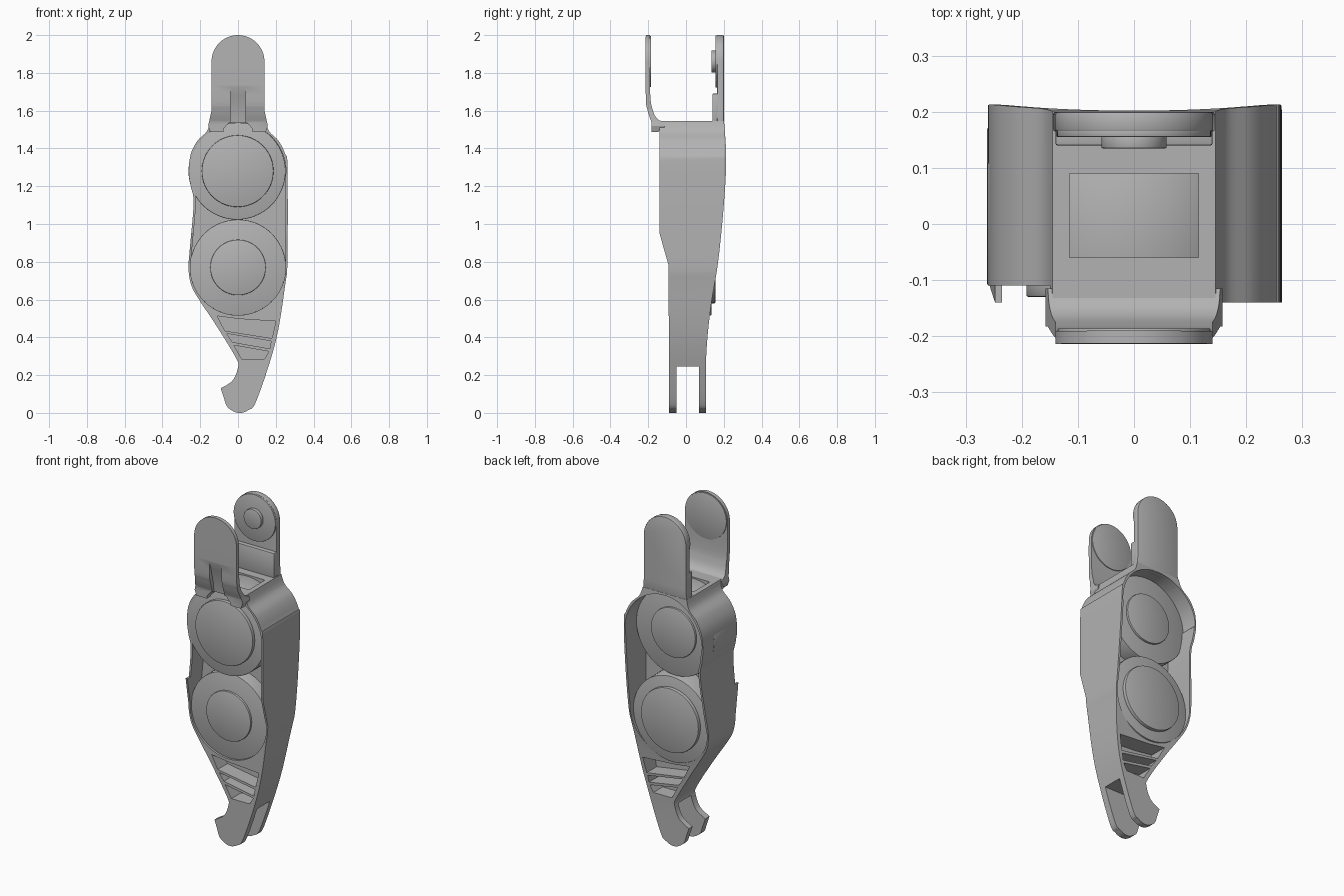
import bpy, bmesh, math
from mathutils import Vector

cube = bpy.data.objects.get("Cube")
if cube:
    bpy.data.objects.remove(cube, do_unlink=True)

grey = bpy.data.materials.new("mid_grey")
grey.use_nodes = True
grey.diffuse_color = (0.45, 0.45, 0.45, 1)
grey.node_tree.nodes["Principled BSDF"].inputs["Base Color"].default_value = grey.diffuse_color


def curve(points, steps=5):
    """Smooth open curve through the points."""
    p = [Vector(q) for q in [points[0], *points, points[-1]]]
    out = []
    for a, b, c, d in zip(p, p[1:], p[2:], p[3:]):
        for i in range(steps):
            t = i / steps
            out.append((2 * b + (c - a) * t + (2 * a - 5 * b + 4 * c - d) * t * t
                        + (3 * b - a - 3 * c + d) * t ** 3) / 2)
    return out + [p[-1]]


def arc(x, z, r, start, end, steps=32):
    angles = [math.radians(start + (end - start) * i / steps) for i in range(steps + 1)]
    return [(x + r * math.cos(a), z + r * math.sin(a)) for a in angles]


def prism(name, outline, lo, hi, axis="y"):
    """Extrude an outline of (x, z) along y, or of (y, z) along x."""
    bm = bmesh.new()
    place = (lambda p, d: (p[0], d, p[1])) if axis == "y" else (lambda p, d: (d, p[0], p[1]))
    face = bm.faces.new([bm.verts.new(place(p, lo)) for p in outline])
    moved = bmesh.ops.extrude_face_region(bm, geom=[face])["geom"]
    shift = Vector((0, hi - lo, 0)) if axis == "y" else Vector((hi - lo, 0, 0))
    bmesh.ops.translate(bm, vec=shift, verts=[v for v in moved if isinstance(v, bmesh.types.BMVert)])
    bmesh.ops.recalc_face_normals(bm, faces=bm.faces)
    mesh = bpy.data.meshes.new(name)
    bm.to_mesh(mesh)
    bm.free()
    mesh.materials.append(grey)
    obj = bpy.data.objects.new(name, mesh)
    bpy.context.collection.objects.link(obj)
    return obj


def box(name, x0, x1, y0, y1, z0, z1):
    return prism(name, [(x0, z0), (x1, z0), (x1, z1), (x0, z1)], y0, y1)


def apply(obj, mod):
    bpy.ops.object.select_all(action="DESELECT")
    bpy.context.view_layer.objects.active = obj
    obj.select_set(True)
    bpy.ops.object.modifier_apply(modifier=mod.name)


def combine(obj, other, operation="DIFFERENCE"):
    mod = obj.modifiers.new("cut", "BOOLEAN")
    mod.operation, mod.object, mod.solver = operation, other, "EXACT"
    apply(obj, mod)
    bpy.data.objects.remove(other, do_unlink=True)


def finish(obj, bevel=0.0):
    if bevel:
        mod = obj.modifiers.new("bevel", "BEVEL")
        mod.width, mod.segments, mod.limit_method = bevel, 2, "ANGLE"
        mod.angle_limit = math.radians(40)
        apply(obj, mod)
    bpy.ops.object.select_all(action="DESELECT")
    bpy.context.view_layer.objects.active = obj
    obj.select_set(True)
    bpy.ops.object.shade_smooth_by_angle(angle=math.radians(30))


def disc(name, x, z, r, y0, y1, bevel=0.004):
    finish(prism(name, arc(x, z, r, 0, 360, 72)[:-1], y0, y1), bevel)


# Housing: front outline, trimmed to the side profile
left = [(-.145, 1.545), (-.165, 1.49), (-.215, 1.44), (-.25, 1.37), (-.26, 1.28), (-.25, 1.2),
        (-.235, 1.11), (-.255, .87), (-.262, .76), (-.245, .67), (-.2, .59), (-.12, .47),
        (-.01, .29), (0, .24), (-.03, .17), (-.092, .13)]
right = [(-.092, .13), (-.075, .08), (-.055, .03), (0, 0), (.055, .015), (.1, .07), (.2, .38), (.25, .68),
         (.262, .82), (.262, 1.3), (.25, 1.37), (.215, 1.44), (.165, 1.49), (.145, 1.545)]
outline = curve(left)[:-1] + curve(right)
housing = prism("housing", outline, -.3, .3)
back = curve([(.105, -.01), (.107, .3), (.13, .55), (.17, .8), (.2, 1.1), (.213, 1.35), (.2, 1.56)])
front = [(-.14, 1.56), (-.14, .95), (-.092, .78), (-.09, -.01)]
combine(housing, prism("side_trim", back + front, -.5, .5, "x"), "INTERSECT")

# Motor bay on both sides of a thin web, plus rib pockets
wall = .012
bay_left = [(p[0] + wall, p[1]) for p in outline if p[0] < -.2 and .78 < p[1] < 1.28]
bay_right = [(p[0] - wall, p[1]) for p in outline if p[0] > .2 and .78 < p[1] < 1.28]
bay = bay_left + arc(0, .77, .253, 182, 358) + bay_right + arc(0, 1.28, .254, 2, 178)
pockets = [[(-.11, .513), (0, .498), (.2, .485), (.18, .395), (-.07, .435)],
           [(-.06, .42), (.175, .38), (.168, .34), (-.03, .375)],
           [(-.022, .358), (.163, .325), (.14, .285), (.02, .285)]]
for shape in [bay] + pockets:
    for lo, hi in ((-.4, 0), (.02, .4)):
        combine(housing, prism("pocket_cutter", shape, lo, hi))

# Fork gap, lowered wall edge and top window
combine(housing, box("fork_cutter", -.4, .4, -.05, .07, -.1, .245))
combine(housing, box("edge_cutter", -.4, -.15, -.4, -.11, .95, 1.6))
combine(housing, box("window_cutter", -.115, .115, -.06, .09, 1.45, 1.7))
finish(housing)

# Motors
disc("upper_motor", -.005, 1.28, .257, -.11, .11)
disc("upper_motor_front_cap", -.002, 1.28, .19, -.13, -.1)
disc("upper_motor_back_cap", 0, 1.28, .147, .1, .122)
disc("lower_motor", 0, .77, .254, -.08, .135)
disc("lower_motor_front_cap", 0, .77, .147, -.092, -.07)
disc("lower_motor_back_cap", 0, .77, .19, .12, .155)

# Back ear with pivot pad
ear = [(-.145, 1.53), (.145, 1.53), (.14, 1.6)] + arc(0, 1.86, .14, 0, 180) + [(-.14, 1.6)]
finish(prism("back_ear", ear, .165, .2), .004)
disc("back_ear_pad", 0, 1.86, .138, .155, .17, .002)
disc("back_ear_pin", 0, 1.86, .058, .135, .16, .002)
finish(box("back_ear_step", -.14, .14, .14, .18, 1.535, 1.69), .004)

# Front bracket: curved plate with feet and an arched groove
outer = curve([(-.213, 2.02), (-.213, 1.68), (-.203, 1.6), (-.183, 1.54)])
inner = curve([(-.115, 1.54), (-.15, 1.555), (-.175, 1.6), (-.19, 1.7), (-.19, 2.02)])
profile = outer + [(-.183, 1.487), (-.145, 1.487), (-.14, 1.5), (-.115, 1.5)] + inner
bracket = prism("front_bracket", profile, -.3, .3, "x")
plate = (arc(0, 1.86, .14, 0, 180) + [(-.14, 1.6), (-.158, 1.52), (-.145, 1.48), (.145, 1.48),
                                      (.158, 1.52), (.14, 1.6)])
combine(bracket, prism("plate_trim", plate, -.4, .2), "INTERSECT")
groove = prism("groove_cutter", [(-.3, 1.73), (-.215, 1.73), (-.197, 1.68), (-.174, 1.58),
                                 (-.155, 1.4), (-.3, 1.4)], -.04, .04, "x")
combine(bracket, groove)
gap = [(-.09, 1.4), (.09, 1.4), (.075, 1.505), (.05, 1.535), (-.05, 1.535), (-.075, 1.505)]
combine(bracket, prism("gap_cutter", gap, -.4, .2))
finish(bracket)
disc("front_bracket_pad", 0, 1.86, .136, -.195, -.186, .002)
